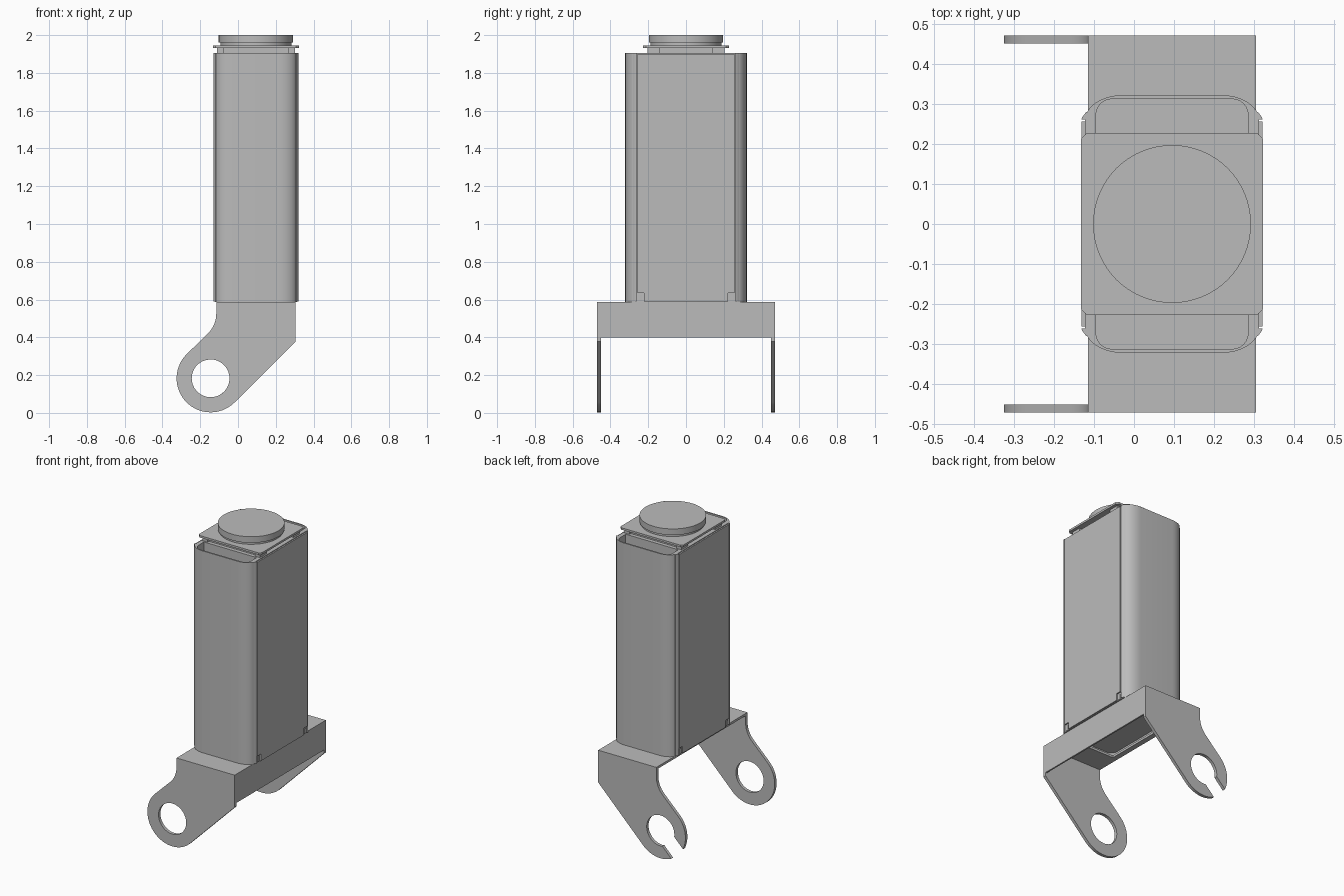
import bpy, bmesh
from math import sin, cos, asin, radians, degrees

cube = bpy.data.objects.get("Cube")
if cube:
    bpy.data.objects.remove(cube, do_unlink=True)

grey = bpy.data.materials.new("plain_grey")
grey.use_nodes = True
grey.diffuse_color = (0.5, 0.5, 0.5, 1)
grey.node_tree.nodes["Principled BSDF"].inputs["Base Color"].default_value = (0.5, 0.5, 0.5, 1)

CX = 0.095  # centre line of the body in x
MAP = {"xy": lambda u, v, w: (u, v, w),
       "xz": lambda u, v, w: (u, w, v),
       "yz": lambda u, v, w: (w, u, v)}


def plate(name, plane, lo, hi, outline, *holes):
    """Extrude a filled 2D outline, with optional holes, from lo to hi."""
    curve = bpy.data.curves.new(name, "CURVE")
    curve.dimensions, curve.fill_mode = "2D", "BOTH"
    curve.extrude = (hi - lo) / 2
    for loop in (outline, *holes):
        spline = curve.splines.new("POLY")
        spline.points.add(len(loop) - 1)
        for p, (u, v) in zip(spline.points, loop):
            p.co = (u, v, 0, 1)
        spline.use_cyclic_u = True
    temp = bpy.data.objects.new(name + "_outline", curve)
    mesh = bpy.data.meshes.new_from_object(temp)
    bpy.data.objects.remove(temp)
    bpy.data.curves.remove(curve)
    mesh.name = name
    bm = bmesh.new()
    bm.from_mesh(mesh)
    for v in bm.verts:
        v.co = MAP[plane](v.co.x, v.co.y, v.co.z + (lo + hi) / 2)
    bmesh.ops.remove_doubles(bm, verts=bm.verts, dist=1e-5)
    bmesh.ops.recalc_face_normals(bm, faces=bm.faces)
    bm.to_mesh(mesh)
    bm.free()
    mesh.materials.clear()
    mesh.materials.append(grey)
    mesh.shade_smooth()
    mesh.set_sharp_from_angle(angle=radians(30))
    obj = bpy.data.objects.new(name, mesh)
    bpy.context.collection.objects.link(obj)
    return obj


def arc(cx, cy, rx, ry, a, b, n=12):
    return [(cx + rx * cos(radians(a + (b - a) * i / n)),
             cy + ry * sin(radians(a + (b - a) * i / n))) for i in range(n + 1)]


def rect(u0, u1, v0, v1):
    return [(u0, v0), (u1, v0), (u1, v1), (u0, v1)]


def rounded(cx, hx, hy, rx, ry, n=8):
    pts = []
    for k, (sx, sy) in enumerate([(1, 1), (-1, 1), (-1, -1), (1, -1)]):
        pts += arc(cx + sx * (hx - rx), sy * (hy - ry), rx, ry, 90 * k, 90 * k + 90, n)
    return pts


# Bracket arms: a closed eye in front, an open hook at the back
EX, EZ, R, r = -0.145, 0.183, 0.18, 0.1
upper = (arc(-0.265, 0.527, 0.15, 0.15, -45, 0, 8)
         + [(-0.115, 0.585), (0.305, 0.585), (0.305, 0.378)])
plate("front_arm", "xz", -0.47, -0.45,
      upper + arc(EX, EZ, R, R, -45, -225, 36), arc(EX, EZ, r, r, 0, 350, 35))
slot = 0.06
a_out, a_in = degrees(asin(slot / R)), degrees(asin(slot / r))
plate("back_arm", "xz", 0.45, 0.47,
      upper + arc(EX, EZ, R, R, -45, -135 + a_out, 14)
      + arc(EX, EZ, r, r, -135 + a_in, 225 - a_in, 32)
      + arc(EX, EZ, R, R, -135 - a_out, -225, 14))

# Bracket top and side flange
plate("bracket_top", "xy", 0.573, 0.588, rect(-0.115, 0.305, -0.47, 0.47),
      rect(-0.08, 0.27, -0.29, 0.29))
plate("bracket_flange", "yz", 0.295, 0.305, rect(-0.47, 0.47, 0.4, 0.585))

# Hollow body shell with rounded ends
plate("body_shell", "xy", 0.588, 1.905, rounded(CX, 0.217, 0.322, 0.095, 0.062),
      rounded(CX, 0.19, 0.312, 0.04, 0.04, 6))
plate("body_core", "xy", 0.62, 1.905, rect(CX - 0.192, CX + 0.192, -0.215, 0.215))
plate("body_floor", "xy", 0.61, 0.62, rounded(CX, 0.195, 0.315, 0.04, 0.04, 6))

# Side panels notched at the lower corners, with raised shell edges beside them
panel = [(-0.222, 0.59), (0.222, 0.59), (0.222, 0.635), (0.256, 0.635),
         (0.256, 1.9), (-0.256, 1.9), (-0.256, 0.635), (-0.222, 0.635)]
for side, s in (("left", 1), ("right", -1)):
    x0, x1 = sorted((CX + s * 0.205, CX + s * 0.226))
    plate(side + "_panel", "yz", x0, x1, panel)
    for end, t in (("front", -1), ("back", 1)):
        edge = [(CX + s * u, t * v) for u, v in
                ((0.2, 0.261), (0.226, 0.261), (0.224, 0.267), (0.214, 0.28), (0.2, 0.28))]
        plate(f"{side}_{end}_edge", "xy", 0.59, 1.905, edge)
        # Small foot clip in each notch
        plate(f"{side}_{end}_clip", "yz", *sorted((CX + s * 0.2, CX + s * 0.221)),
              rect(*sorted((t * 0.232, t * 0.246)), 0.59, 0.625))
        # Posts carrying the top plate
        plate(f"{side}_{end}_post", "xy", 1.9, 1.935,
              rect(*sorted((CX + s * 0.17, CX + s * 0.207)), *sorted((t * 0.14, t * 0.205))))

# Top plate with clipped corners, then neck and round cap
plate("top_riser", "xy", 1.9, 1.935, rect(CX - 0.18, CX + 0.18, -0.19, 0.19))
plate("top_plate", "xy", 1.933, 1.946, rounded(CX, 0.227, 0.227, 0.014, 0.014, 1))
plate("cap_neck", "xy", 1.945, 1.962, arc(CX, 0, 0.188, 0.188, 0, 354.375, 63))
plate("round_cap", "xy", 1.96, 2.0, arc(CX, 0, 0.197, 0.197, 0, 354.375, 63))
